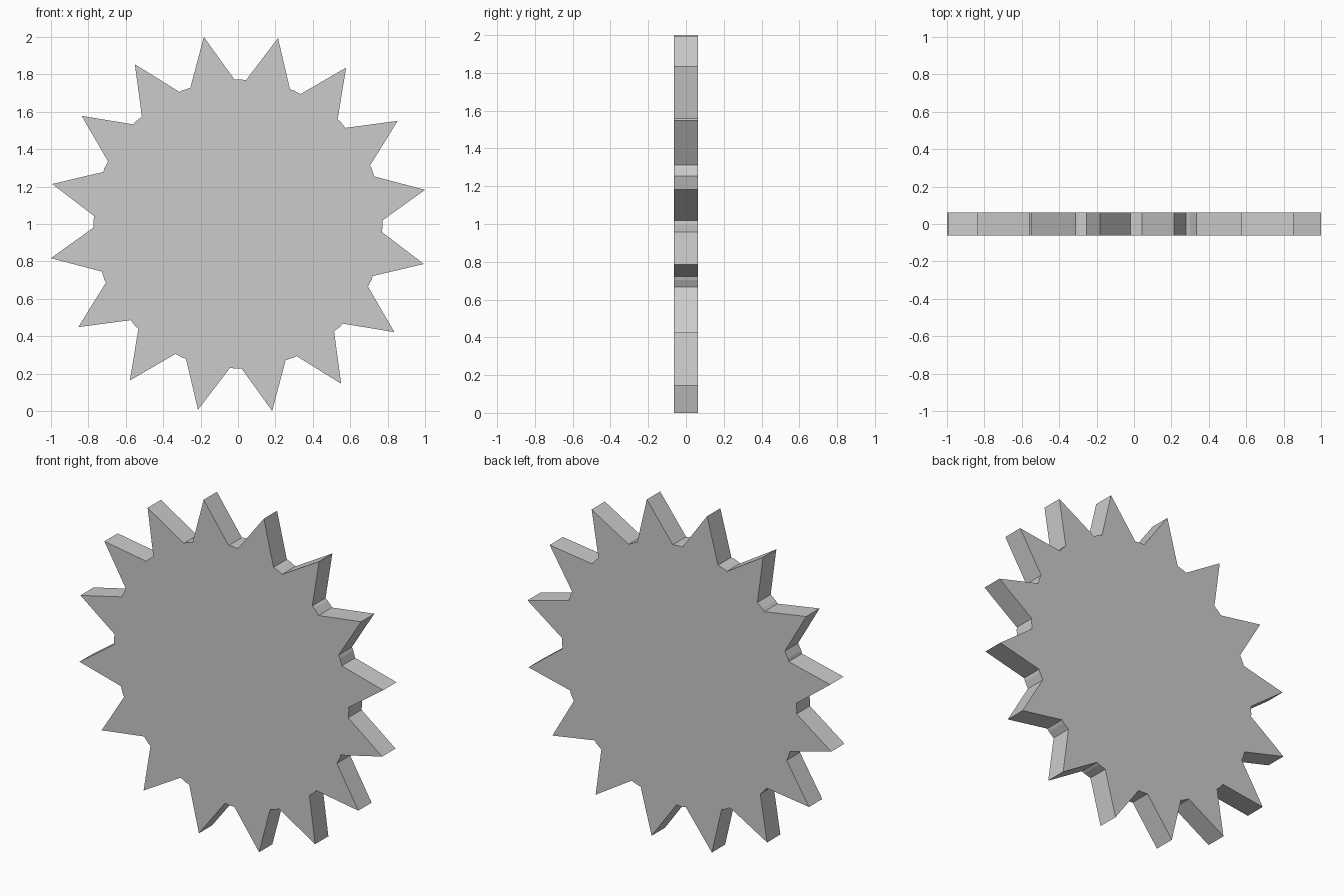
import bpy, bmesh
from math import radians, sin, cos

if "Cube" in bpy.data.objects:
    bpy.data.objects.remove(bpy.data.objects["Cube"])

TEETH = 16
STEP = 360 / TEETH
TIP_R, BODY_R, HALF_T = 1.0165, 0.774, 0.0625
TWIST = -0.9          # teeth sit slightly rotated against the 32-sided disc
GAP = 2.3             # half angle of the disc rim visible between teeth


def polar(r, deg):
    return (r * cos(radians(deg)), -HALF_T, 1 + r * sin(radians(deg)))


# Outline: rim points of each gap, then the next tooth tip
chord = BODY_R * cos(radians(5.625))


def rim_r(offset):
    return chord / cos(radians(5.625 - abs(offset)))


outline = []
for i in range(TEETH):
    a = i * STEP
    outline += [
        polar(rim_r(TWIST - GAP), a + TWIST - GAP),
        polar(BODY_R, a),
        polar(rim_r(TWIST + GAP), a + TWIST + GAP),
        polar(TIP_R, a + TWIST + STEP / 2),
    ]

# Extrude the toothed outline into a flat disc
bm = bmesh.new()
face = bm.faces.new([bm.verts.new(p) for p in outline])
res = bmesh.ops.extrude_face_region(bm, geom=[face], use_keep_orig=True)
back = [g for g in res["geom"] if isinstance(g, bmesh.types.BMVert)]
bmesh.ops.translate(bm, verts=back, vec=(0, 2 * HALF_T, 0))
bmesh.ops.recalc_face_normals(bm, faces=bm.faces)
mesh = bpy.data.meshes.new("toothed_disc")
bm.to_mesh(mesh)
bm.free()
bpy.context.collection.objects.link(bpy.data.objects.new("toothed_disc", mesh))
